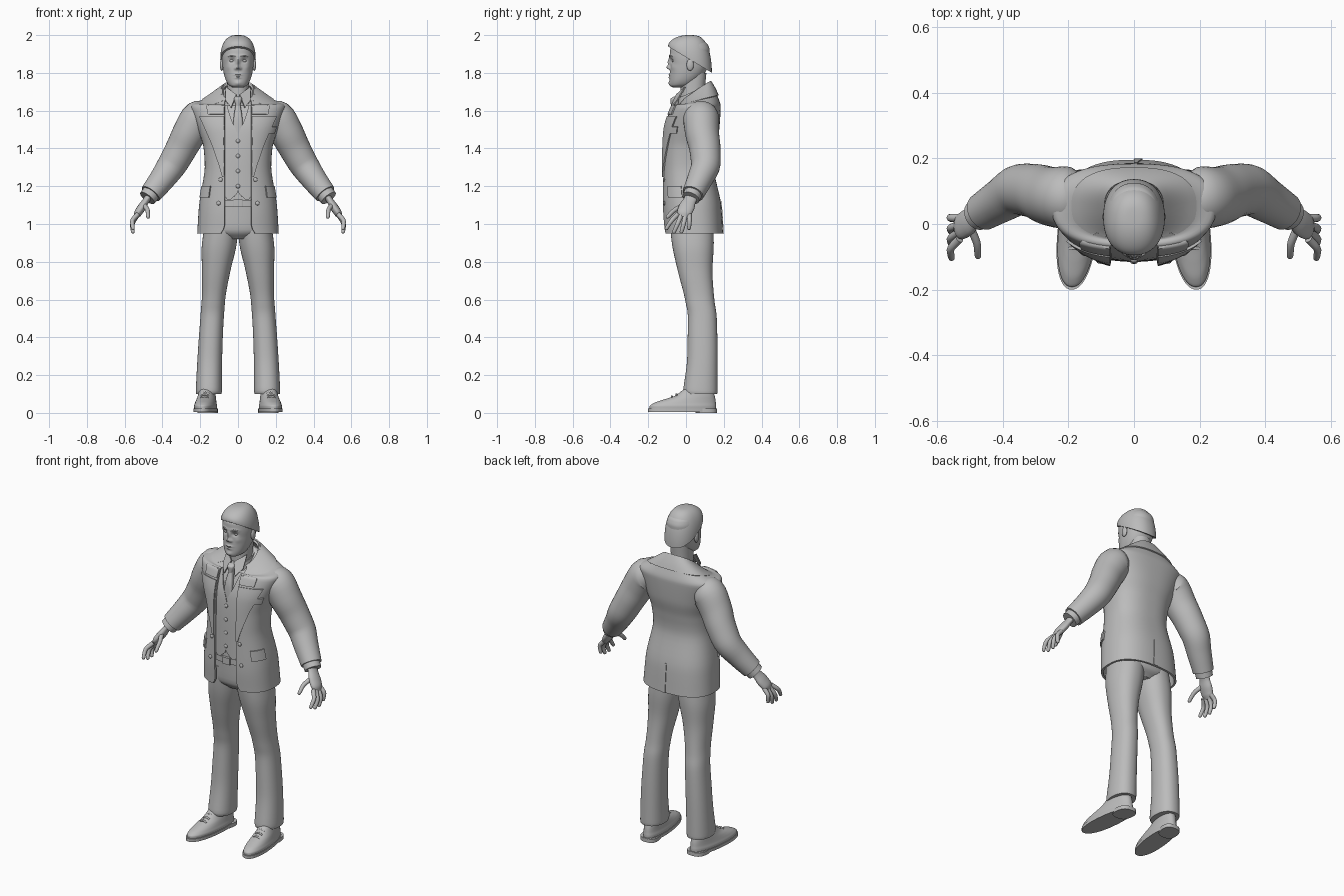
import bpy, bmesh
from math import sin, cos, asin, pi, radians, copysign, exp
from mathutils import Vector, Matrix

if "Cube" in bpy.data.objects:
    bpy.data.objects.remove(bpy.data.objects["Cube"])

GREY = (0.5, 0.5, 0.5, 1)
grey = bpy.data.materials.new("plain grey")
grey.use_nodes = True
grey.diffuse_color = GREY
grey.node_tree.nodes["Principled BSDF"].inputs["Base Color"].default_value = GREY
parts = []


def finish(name, bm, mirror=False, thick=0):
    bmesh.ops.recalc_face_normals(bm, faces=bm.faces[:])
    mesh = bpy.data.meshes.new(name)
    bm.to_mesh(mesh)
    bm.free()
    mesh.materials.append(grey)
    ob = bpy.data.objects.new(name, mesh)
    bpy.context.collection.objects.link(ob)
    if thick:
        solid = ob.modifiers.new("thickness", 'SOLIDIFY')
        solid.thickness, solid.offset = thick, 0
    if mirror:
        ob.modifiers.new("mirror", 'MIRROR')
    parts.append(ob)


def resample(rows, steps):
    """Smooth interpolation of number tuples, without overshoot."""
    def slope(i, c):
        before = rows[i][c] - rows[i - 1][c] if i else None
        after = rows[i + 1][c] - rows[i][c] if i + 1 < len(rows) else None
        if before is None or after is None:
            return after if before is None else before
        return 2 * before * after / (before + after) if before * after > 0 else 0

    out = []
    for i in range(len(rows) - 1):
        for j in range(steps):
            u = j / steps
            ease = u * u * (3 - 2 * u)
            out.append(tuple(p + (q - p) * ease + slope(i, c) * u * (1 - u) ** 2
                             - slope(i + 1, c) * u * u * (1 - u)
                             for c, (p, q) in enumerate(zip(rows[i], rows[i + 1]))))
    return out + [tuple(rows[-1])]


def grid(name, rows, closed=False, caps=False, **options):
    bm = bmesh.new()
    verts = [[bm.verts.new(p) for p in row] for row in rows]
    n = len(verts[0])
    for low, high in zip(verts, verts[1:]):
        for i in range(n if closed else n - 1):
            j = (i + 1) % n
            bm.faces.new((low[i], low[j], high[j], high[i]))
    if caps:
        bm.faces.new(verts[0])
        bm.faces.new(verts[-1])
    finish(name, bm, **options)


def on_ring(ring, turn, off=0, power=0.8):
    """Point on a rounded-box ring (height, half width, front, back, tilt)."""
    z, half, front, back, tilt = ring
    bend = lambda v: copysign(abs(v) ** power, v)
    dy = -((back - front) / 2 + off) * bend(cos(turn))
    return Vector(((half + off) * bend(sin(turn)), (front + back) / 2 + dy, z + tilt * dy))


def loft(name, rings, n=56, steps=5, power=0.9, warp=lambda p: p, caps=True, **options):
    rings = resample([r if len(r) == 5 else (*r, 0) for r in rings], steps)
    rows = [[warp(on_ring(r, 2 * pi * i / n, 0, power)) for i in range(n)] for r in rings]
    grid(name, rows, True, caps, **options)


def tube(name, path, wide=1, n=20):
    """Mirrored tube along points that each carry a radius."""
    path = resample(path, 4)
    rows = []
    for i, p in enumerate(path):
        ahead, behind = path[min(i + 1, len(path) - 1)], path[max(i - 1, 0)]
        along = (Vector(ahead[:3]) - Vector(behind[:3])).normalized()
        u = Vector((0, 1, 0.01))
        u = (u - along * u.dot(along)).normalized()
        v = along.cross(u)
        rows.append([Vector(p[:3]) + p[3] * (u * wide * cos(a) + v * sin(a))
                     for a in (2 * pi * j / n for j in range(n))])
    grid(name, rows, True, True, mirror=True)


def ball(name, at, size, mirror=True):
    bm = bmesh.new()
    matrix = Matrix.Translation(at) @ Matrix.Diagonal((*size, 1))
    bmesh.ops.create_uvsphere(bm, u_segments=20, v_segments=12, radius=1, matrix=matrix)
    finish(name, bm, mirror)


# Jacket rings, tilting up towards the nape above the shoulders
JACKET = resample([(z, half, front, back, 9 * max(0, z - 1.62)) for z, half, front, back in (
    (.95, .21, -.11, .19), (1.1, .2, -.12, .18), (1.3, .17, -.12, .14), (1.4, .176, -.118, .15),
    (1.5, .205, -.11, .17), (1.62, .245, -.07, .178), (1.65, .18, -.05, .16),
    (1.7, .08, -.02, .12))], 6)


def level(z):
    for a, b in zip(JACKET, JACKET[1:]):
        if z <= b[0]:
            u = (z - a[0]) / (b[0] - a[0])
            return tuple(p + (q - p) * u for p, q in zip(a, b))
    return JACKET[-1]


def turn_at(fraction):
    """Turn at which a jacket ring reaches this fraction of its half width."""
    return asin(min(1, fraction) ** 1.25)


def opening(z):
    return min(.7, (.07 + 8 * max(0, 1 - z) ** 2) / level(z)[1])


def patch(name, rows, off=.01, mirror=True, behind=False, cols=10):
    """Cloth panel that follows the jacket between two fractions of its width."""
    points = []
    for z, inner, outer in resample(rows, 5):
        a, b = turn_at(inner), turn_at(outer)
        if behind:
            a, b = pi - a, pi - b
        points.append([on_ring(level(z), a + (b - a) * i / cols, off) for i in range(cols + 1)])
    grid(name, points, mirror=mirror, thick=.008)


# Jacket body, open at the front
body = []
for ring in JACKET:
    start = turn_at(opening(ring[0]))
    body.append([on_ring(ring, start + (pi - start) * i / 40) for i in range(81)])
grid("jacket", body, thick=.012)

# Lapels, collar, pockets and vent
for name, edge in (("lapel", ((1.25, .45), (1.4, .7), (1.5, .8), (1.57, .85))),
                   ("collar_front", ((1.58, .65), (1.62, .65), (1.65, .7), (1.67, .75)))):
    patch(name, [(z, opening(z), outer) for z, outer in edge])
grid("collar_back", [[on_ring(level(z), pi / 4 + 1.5 * pi * i / 60, .009) for i in range(61)]
                     for z in (1.65, 1.66, 1.67, 1.68, 1.69, 1.7)], thick=.008)
patch("pocket_flap", [(1.14, .75, .98), (1.2, .75, .98)])
patch("breast_pocket", [(1.48, .65, .92), (1.515, .65, .92)], mirror=False)
patch("back_vent", [(.95, 0, .12), (1.12, 0, .05)], .006, False, True)

# Shirt, waistcoat and tie
loft("shirt", [(z, half - .016, front + .016, back - .016, tilt)
               for z, half, front, back, tilt in JACKET if z > 1.13], steps=1, power=.8)
patch("waistcoat", [(1.13, .2, .3), (1.18, 0, .5), (1.3, 0, .55), (1.45, 0, .5),
                    (1.55, .16, .45), (1.63, .25, .45)], -.009)
loft("tie", [(1.44, .028, -.105, -.08), (1.55, .024, -.1, -.07), (1.635, .012, -.077, -.04)],
     power=.6)
loft("tie_knot", [(1.625, .012, -.08, -.04), (1.66, .021, -.082, -.03), (1.675, .018, -.065, -.02)],
     power=.7)
loft("shirt_collar", [(1.66, .07, -.04, .113, .45), (1.7, .065, -.036, .108, .45)],
     caps=False, thick=.006)
grid("collar_point", [[(.008, -.05, 1.685), (.036, -.08, 1.615)],
                      [(.064, -.005, 1.725), (.066, -.045, 1.655)]], mirror=True, thick=.007)

# Buttons
button = Vector((.011, .006, .011))
for i in range(4):
    ball("waistcoat_button", on_ring(level(1.2 + .08 * i), 0, -.004), button, False)
for z in (1.11, 1.235):
    ball("jacket_button", on_ring(level(z), turn_at(.5), .007), button)
for at in ((.42, .12, 1.21), (.44, .105, 1.19)):
    ball("sleeve_button", at, button * .7)


# Trousers and belt; the legs spread towards the ground
def stance(p):
    return p + Vector((.155 - .07 * p.z ** 2, 0, 0))


loft("trouser_leg", [(.1, .067, -.01, .165), (.12, .069, -.015, .167), (.3, .065, .007, .167),
                     (.5, .062, .01, .163), (.6, .062, -.005, .15), (.75, .075, -.043, .14),
                     (.9, .092, -.075, .147), (1.05, .09, -.09, .14)], warp=stance, mirror=True)
loft("trouser_seat", [(.92, .08, -.05, .11), (.97, .18, -.09, .15), (1.16, .17, -.1, .14)])
loft("belt", [(1.093, .18, -.108, .15), (1.127, .18, -.108, .147)], steps=1)
loft("buckle", [(z, .024, -.116, -.1) for z in (1.09, 1.13)], steps=1, power=.3)

# Sleeves, cuffs and hands
tube("sleeve", [(.16, .08, 1.575, .07), (.205, .08, 1.56, .095), (.255, .085, 1.485, .09),
                (.3, .1, 1.4, .083), (.345, .105, 1.32, .078), (.4, .075, 1.24, .068),
                (.462, .037, 1.16, .058)], n=32)
tube("shirt_cuff", [(.45, .044, 1.175, .049), (.48, .026, 1.137, .047)], n=32)
tube("palm", [(.465, .034, 1.155, .019), (.486, .02, 1.125, .018), (.508, .004, 1.09, .022),
              (.528, -.008, 1.06, .021), (.54, -.012, 1.035, .012)], wide=1.9)


def finger(name, base, middle, end):
    tip = end + (end - middle) * .12
    tube(name, [(*base, .013), (*middle, .0115), (*end, .009), (*tip, .002)])


for i, name in enumerate(("index_finger", "middle_finger", "ring_finger", "little_finger")):
    drop = .018 if name[0] in "mr" else 0
    finger(name, Vector((.532, -.045 + .021 * i, 1.05)),
           Vector((.56, -.08 + .033 * i, 1.013 - drop)),
           Vector((.556, -.105 + .04 * i, .973 - drop)))
finger("thumb", Vector((.497, -.015, 1.1)), Vector((.478, -.065, 1.07)), Vector((.476, -.1, 1.035)))


# Shoes, with the toes turned out
def splay(p):
    return p + Vector((.17 - .1 * p.y, 0, 0))


loft("shoe", [(.02, .057, -.192, .16), (.035, .058, -.192, .16), (.052, .054, -.17, .158),
              (.07, .05, -.12, .156), (.09, .046, -.06, .152), (.15, .035, .02, .13)],
     warp=splay, mirror=True)
loft("sole", [(z, .061, -.2, .165) for z in (.006, .024)], steps=1, warp=splay, mirror=True)
loft("heel", [(z, .053, .05, .165) for z in (0, .022)], steps=1, power=.75,
     warp=splay, mirror=True)
for i in range(3):
    y, z = -.075 + .025 * i, .08 + .011 * i
    tube("lace", [splay(Vector((side * .02, y, z + .008 * (side == 0)))).to_tuple() + (.005,)
                  for side in (-1, 0, 1)])

# Head, with soft bumps for the face: x, z, width, height, push
FACE = {"socket": (.032, 1.864, .015, .011, .011), "brow": (.03, 1.889, .022, .007, -.006),
        "bridge": (0, 1.855, .008, .022, -.013), "nose": (0, 1.829, .011, .01, -.019),
        "nostril": (.013, 1.823, .007, .007, -.008), "upper lip": (0, 1.79, .02, .005, -.008),
        "lower lip": (0, 1.775, .016, .005, -.007), "chin": (0, 1.745, .018, .012, -.007),
        "cheek": (.05, 1.83, .015, .016, -.004)}


def sculpt(p):
    if p.y < 0:
        p.y += sum(push * exp(-((abs(p.x) - x) / width) ** 2 - ((p.z - z) / height) ** 2)
                   for x, z, width, height, push in FACE.values())
    return p


loft("head", [(1.722, .025, -.07, -.015), (1.735, .048, -.084, .03), (1.76, .064, -.086, .065),
              (1.8, .076, -.085, .1), (1.84, .082, -.083, .118), (1.88, .085, -.086, .125),
              (1.92, .083, -.084, .125), (1.95, .074, -.066, .115), (1.98, .045, -.025, .08)],
     n=110, steps=9, warp=sculpt)

# Hair is a dome whose rim slopes from the forehead down to the nape
hair = []
for i in range(15):
    rise = sin(pi / 2 * i / 14.2)
    spread = cos(pi / 2 * i / 14.2) ** .7
    hair.append((1.87 + .13 * rise, .094 * spread, .021 - .116 * spread, .021 + .116 * spread,
                 -.6 * (1 - rise)))
loft("hair", hair, steps=2)
loft("neck", [(1.62, .06, -.03, .105), (1.7, .057, -.028, .1), (1.8, .058, -.03, .108)])
ball("eye", (.032, -.063, 1.864), (.014, .012, .009))
tube("eyebrow", [(.014, -.088, 1.886, .002), (.032, -.085, 1.892, .004), (.052, -.071, 1.887, .002)])
ball("ear", (.086, .022, 1.842), (.01, .019, .031))

# Bake modifiers and shade smooth, keeping crisp edges
bpy.ops.object.select_all(action='DESELECT')
for ob in parts:
    ob.select_set(True)
bpy.context.view_layer.objects.active = parts[0]
bpy.ops.object.convert(target='MESH')
bpy.ops.object.shade_smooth_by_angle(angle=radians(40))
